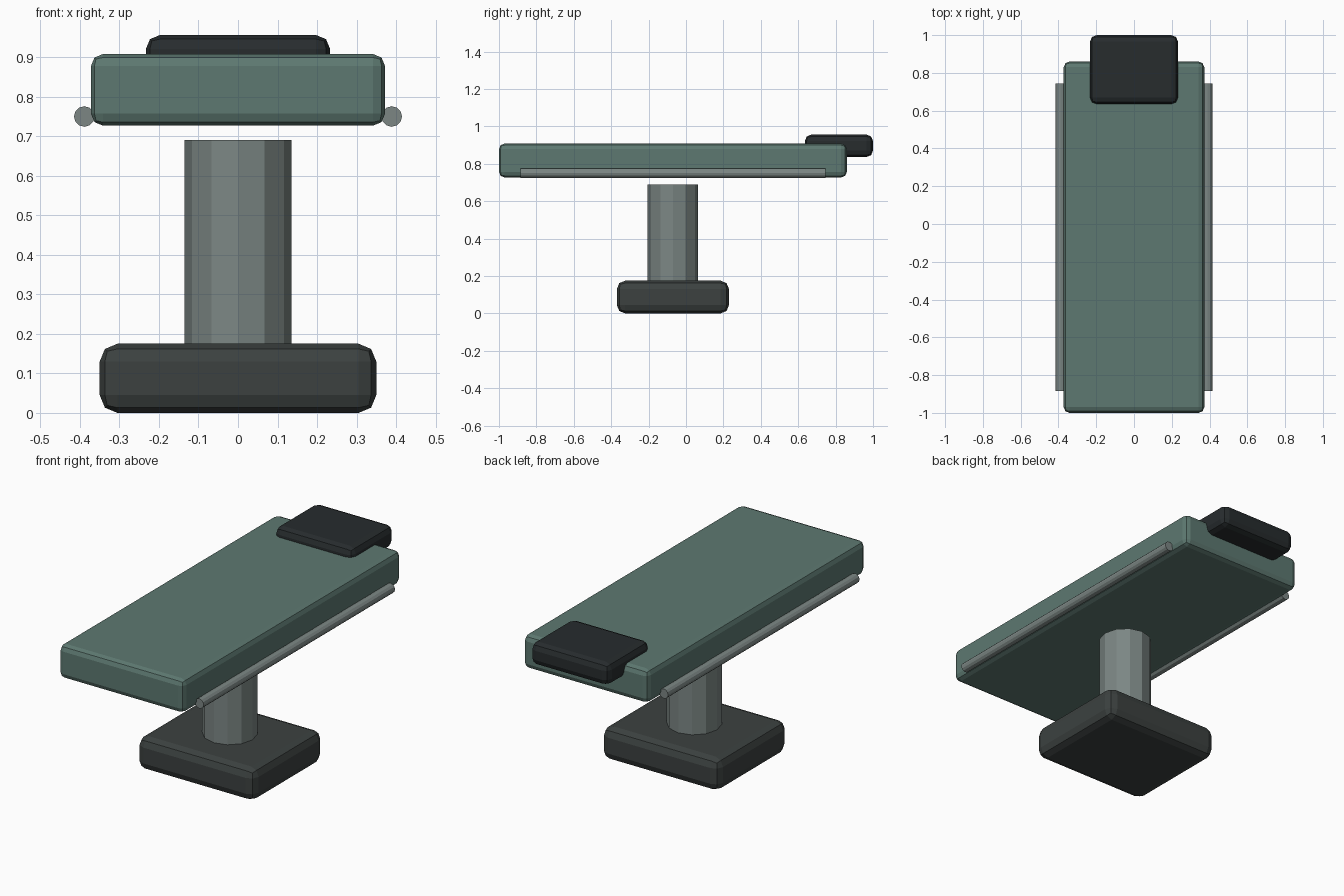
import bpy
import math

if "Cube" in bpy.data.objects:
    bpy.data.objects.remove(bpy.data.objects["Cube"])

CY = -0.07  # shared y centre of table top, column, base and rails


def material(name, rgb):
    m = bpy.data.materials.new(name)
    m.diffuse_color = (*rgb, 1)
    m.use_nodes = True
    m.node_tree.nodes["Principled BSDF"].inputs["Base Color"].default_value = m.diffuse_color
    return m


green = material("green_padding", (0.11, 0.19, 0.165))
metal = material("metal", (0.2, 0.24, 0.23))
dark = material("dark_base", (0.045, 0.053, 0.051))
black = material("black_padding", (0.02, 0.025, 0.027))


def rounded_box(name, lo, hi, bevel, mat):
    centre = [(a + b) / 2 for a, b in zip(lo, hi)]
    bpy.ops.mesh.primitive_cube_add(size=1, location=centre)
    ob = bpy.context.object
    ob.name = name
    ob.scale = [b - a for a, b in zip(lo, hi)]
    bpy.ops.object.transform_apply(location=False, rotation=False, scale=True)
    mod = ob.modifiers.new("soft_edges", "BEVEL")
    mod.width = bevel
    mod.segments = 2
    ob.data.materials.append(mat)
    return ob


def rod(name, radius, length, location, rotation, mat):
    bpy.ops.mesh.primitive_cylinder_add(vertices=12, radius=radius, depth=length,
                                        location=location, rotation=rotation)
    ob = bpy.context.object
    ob.name = name
    ob.data.materials.append(mat)
    return ob


# Floor base and column
rounded_box("base", (-0.35, CY - 0.3, 0), (0.35, CY + 0.3, 0.175), 0.045, dark)
rod("column", 0.135, 0.53, (0, CY, 0.425), (0, 0, 0), metal)

# Padded top and headrest
rounded_box("table_top", (-0.372, -1.0, 0.727), (0.372, 0.86, 0.908), 0.03, green)
rounded_box("headrest", (-0.233, 0.635, 0.836), (0.233, 1.0, 0.956), 0.035, black)

# Side rails
for side, x in (("left", -0.389), ("right", 0.389)):
    rod(side + "_rail", 0.026, 1.63, (x, CY, 0.75), (math.pi / 2, 0, 0), metal)
